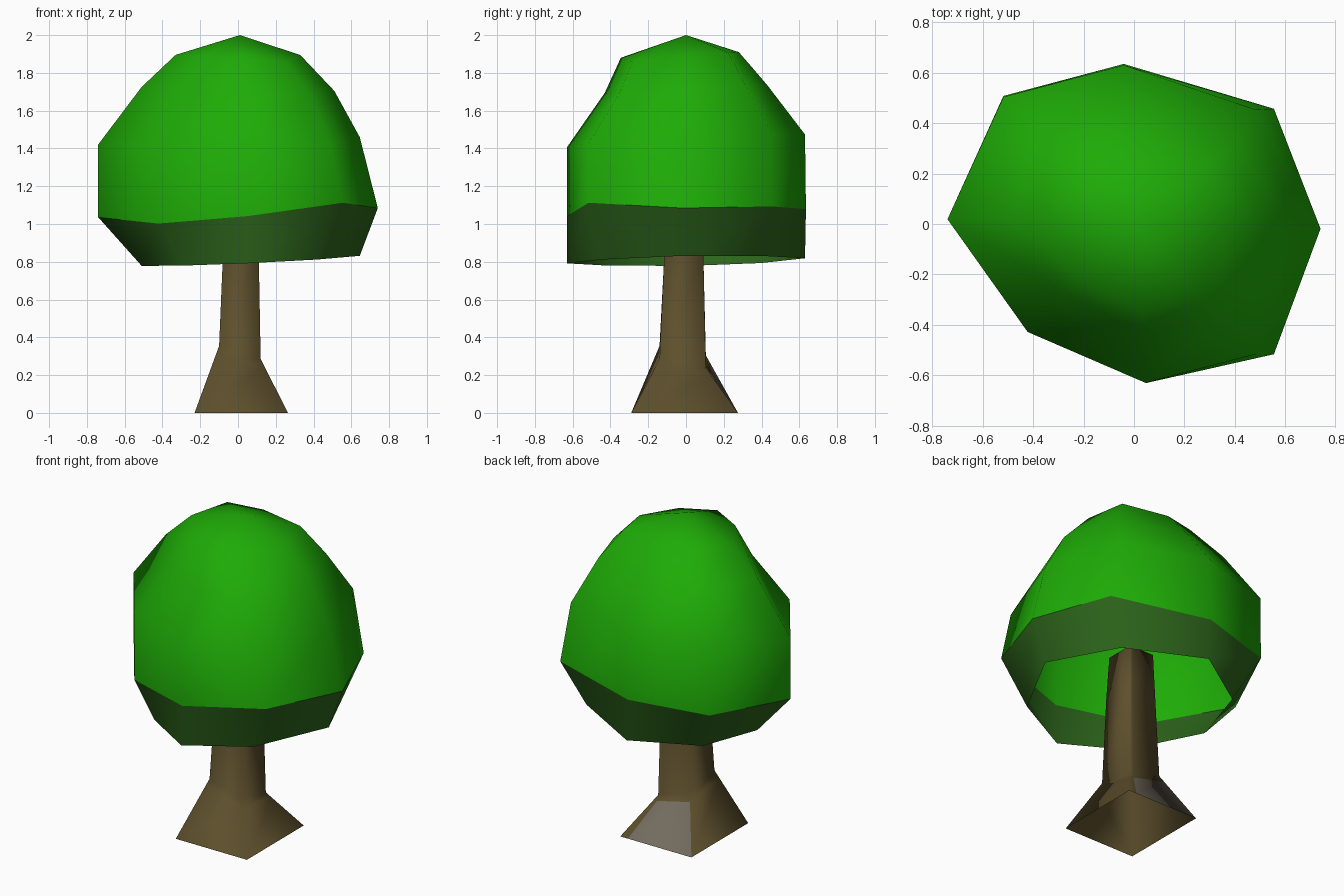
import bpy, bmesh, math
from mathutils import Vector

if "Cube" in bpy.data.objects:
    bpy.data.objects.remove(bpy.data.objects["Cube"])


def material(name, rgb):
    m = bpy.data.materials.new(name)
    m.diffuse_color = (*rgb, 1)
    m.use_nodes = True
    m.node_tree.nodes["Principled BSDF"].inputs["Base Color"].default_value = m.diffuse_color
    return m


LEAF = material("leaf green", (0.013, 0.41, 0.002))
SKIRT = material("dark olive green", (0.026, 0.132, 0.011))
BARK = material("bark brown", (0.112, 0.08, 0.026))
STONE = material("grey brown", (0.18, 0.155, 0.118))


def ring(outline, left, right, front, back, z, tilt_x=0, tilt_y=0, dents={}):
    """Fit a unit outline to four extents, with a sloping height.
    dents: point index -> (radial scale, height offset)."""
    pts = []
    for i, (u, v) in enumerate(outline):
        s, dz = dents.get(i, (1, 0))
        pts.append(Vector((s * (u * right if u > 0 else -u * left),
                           s * (v * back if v > 0 else -v * front),
                           z + tilt_x * u + tilt_y * v + dz)))
    return pts


def loft(name, rings, mats, apex=None, angle=60, rule=None):
    bm = bmesh.new()
    loops = [[bm.verts.new(p) for p in r] for r in rings]
    n = len(loops[0])
    for a, b in zip(loops, loops[1:]):
        for i in range(n):
            k = (i + 1) % n
            bm.faces.new((a[i], a[k], b[k], b[i]))
    if apex:
        tip = bm.verts.new(apex)
        for i in range(n):
            bm.faces.new((loops[-1][i], loops[-1][(i + 1) % n], tip))
    else:
        bm.faces.new(loops[-1]) if rule else None
    bm.normal_update()
    if rule:
        for f in bm.faces:
            f.material_index = rule(f)
    me = bpy.data.meshes.new(name)
    bm.to_mesh(me)
    bm.free()
    for m in mats:
        me.materials.append(m)
    ob = bpy.data.objects.new(name, me)
    bpy.context.collection.objects.link(ob)
    bpy.ops.object.select_all(action='DESELECT')
    ob.select_set(True)
    bpy.context.view_layer.objects.active = ob
    bpy.ops.object.shade_smooth_by_angle(angle=math.radians(angle))
    return ob


# Uneven eight-sided plans of the foliage and its lower opening
plan = [(1, -0.03), (0.75, 0.72), (-0.055, 1), (-0.70, 0.80),
        (-1, 0.03), (-0.57, -0.68), (0.07, -1), (0.75, -0.82)]
opening = [(1, -0.03), (0.65, 0.62), (-0.055, 1), (-0.78, 0.63),
           (-1, 0.03), (-0.57, -0.66), (0.07, -1), (0.65, -0.71)]

rim = ring(opening, -0.51, 0.645, -0.63, 0.63, 0.805, 0.027, 0.015)
waist = ring(plan, -0.74, 0.74, -0.63, 0.635, 1.06, 0.025, 0.02,
             {5: (1, -0.03), 7: (1, 0.05)})

# Lower foliage band, open underneath
loft("foliage_skirt", [rim, waist], [SKIRT])

# Rounded, slightly lumpy crown
loft("foliage_crown",
     [waist,
      ring(plan, -0.74, 0.645, -0.63, 0.63, 1.44, 0.02, 0.035),
      ring(plan, -0.51, 0.51, -0.43, 0.43, 1.715, -0.01, 0.02,
           {5: (0.93, 0), 3: (1.03, 0), 1: (1.02, 0.01)}),
      ring(plan, -0.33, 0.33, -0.345, 0.28, 1.895, 0, 0.015,
           {1: (1.12, 0), 3: (1, 0.015), 5: (0.97, 0), 7: (1, -0.025)})],
     [LEAF], apex=(0.01, 0.0, 2.0))

# Trunk: square stem with a flared foot; the extra point bounds the patch
square = [(1, 1), (0.8, 1), (-1, 1), (-1, -1), (1, -1)]
foot = ring(square, -0.23, 0.265, -0.29, 0.275, 0)
shoulder = ring(square, -0.10, 0.12, -0.14, 0.105, 0.295, -0.035, -0.025)
patch_top = [a.lerp(b, 0.86) for a, b in zip(foot, shoulder)]


def back_patch(f):
    """Grey patch on the wide lower panel of the back of the foot."""
    c = f.calc_center_median()
    return 1 if c.y > 0.12 and c.z < 0.2 and c.x < 0.1 and f.normal.y > 0.5 else 0


loft("trunk",
     [foot, patch_top, shoulder,
      ring(square, -0.08, 0.11, -0.115, 0.092, 0.83),
      ring(square, -0.07, 0.10, -0.10, 0.085, 1.1)],
     [BARK, STONE], angle=100, rule=back_patch)
